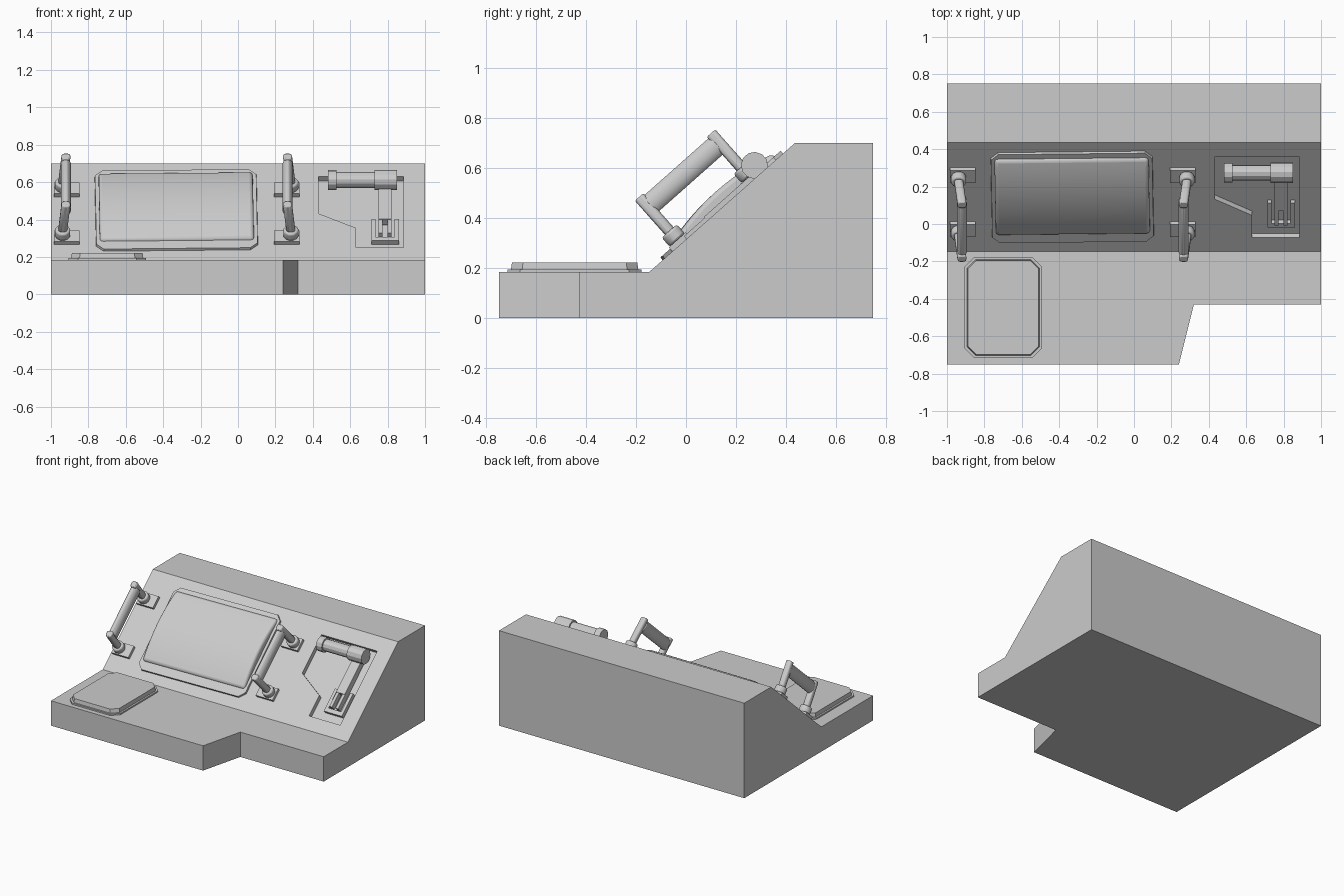
import bpy, bmesh, math
from mathutils import Matrix, Vector

if "Cube" in bpy.data.objects:
    bpy.data.objects.remove(bpy.data.objects["Cube"])

# Local frame of the sloped face: x across, y up the slope, z outward
ANG = math.atan2(0.518, 0.584)
SLOPE = Matrix.Translation((0, -0.148, 0.183)) @ Matrix.Rotation(ANG, 4, 'X')
# Profile axes: (a, b, c) -> (c, a, b), extruding along x
ALONG_X = Matrix(((0, 0, 1, 0), (1, 0, 0, 0), (0, 1, 0, 0), (0, 0, 0, 1)))
# (a, b, c) -> (a, c, b), extruding up the slope
ALONG_V = Matrix(((1, 0, 0, 0), (0, 0, 1, 0), (0, 1, 0, 0), (0, 0, 0, 1)))


def prism(name, pts, lo, hi, mat=Matrix(), inset=0.0, bevel=0.0, segs=2, shift=(0, 0)):
    """Extrude a 2D outline from lo to hi; the top can shrink or shift."""
    bm = bmesh.new()
    cx = (min(p[0] for p in pts) + max(p[0] for p in pts)) / 2
    cy = (min(p[1] for p in pts) + max(p[1] for p in pts)) / 2
    hx = max(abs(p[0] - cx) for p in pts)
    hy = max(abs(p[1] - cy) for p in pts)
    fx, fy = 1 - inset / hx, 1 - inset / hy
    a = [bm.verts.new((x, y, lo)) for x, y in pts]
    b = [bm.verts.new((cx + (x - cx) * fx + shift[0], cy + (y - cy) * fy + shift[1], hi))
         for x, y in pts]
    bm.faces.new(a)
    bm.faces.new(b)
    n = len(pts)
    for i in range(n):
        j = (i + 1) % n
        bm.faces.new((a[i], a[j], b[j], b[i]))
    bm.transform(mat)
    bmesh.ops.recalc_face_normals(bm, faces=bm.faces)
    me = bpy.data.meshes.new(name)
    bm.to_mesh(me)
    bm.free()
    ob = bpy.data.objects.new(name, me)
    bpy.context.collection.objects.link(ob)
    if bevel:
        m = ob.modifiers.new("bevel", 'BEVEL')
        m.width, m.segments, m.limit_method = bevel, segs, 'ANGLE'
        bpy.context.view_layer.objects.active = ob
        bpy.ops.object.select_all(action='DESELECT')
        ob.select_set(True)
        bpy.ops.object.shade_smooth_by_angle(angle=math.radians(40))
    return ob


def rect(x0, x1, y0, y1, c=0.0):
    if x0 > x1:
        x0, x1 = x1, x0
    if not c:
        return [(x0, y0), (x1, y0), (x1, y1), (x0, y1)]
    return [(x0 + c, y0), (x1 - c, y0), (x1, y0 + c), (x1, y1 - c),
            (x1 - c, y1), (x0 + c, y1), (x0, y1 - c), (x0, y0 + c)]


def ring(cx, cy, rx, ry, n):
    return [(cx + rx * math.cos((i + .5) * math.tau / n),
             cy + ry * math.sin((i + .5) * math.tau / n)) for i in range(n)]


# Console body with front notch and lever recess
body = prism("console_body", [(-.75, 0), (.75, 0), (.75, .7), (.436, .7), (-.148, .183), (-.75, .183)],
             -1, 1, ALONG_X)
cutters = [
    prism("notch_cutter", [(.2275, -.8), (1.1, -.8), (1.1, -.43), (.32, -.43)], -.1, .5),
    prism("recess_cutter", [(.43, .376), (.63, .26), (.63, .10), (.885, .10), (.885, .675), (.43, .675)],
          -.035, .1, SLOPE)]
for c in cutters:
    c.hide_render = True
    m = body.modifiers.new("cut", 'BOOLEAN')
    m.operation, m.object, m.solver = 'DIFFERENCE', c, 'EXACT'
    bpy.context.view_layer.objects.active = body
    bpy.ops.object.modifier_apply(modifier=m.name)
    bpy.data.objects.remove(c)

# Keypad on the ledge
prism("pad_base", rect(-.905, -.493, -.715, -.178, .05), .17, .193)
prism("pad_top", rect(-.892, -.506, -.702, -.191, .045), .193, .221, inset=.004)

# Screen, slightly turned on the slope
pivot = Vector((-.33, .40, 0))
TURN = SLOPE @ Matrix.Translation(pivot) @ Matrix.Rotation(math.radians(.8), 4, 'Z') @ Matrix.Translation(-pivot)
prism("screen_frame", rect(-.765, .105, .075, .715, .04), -.02, .014, TURN, inset=.004)
dome = [(.14 + .54 * i / 12, .026 + .038 * (1 - (i / 6 - 1) ** 2)) for i in range(13)]
prism("screen", [(.14, -.01)] + dome + [(.68, -.01)], -.742, .082, TURN @ ALONG_X, bevel=.022, segs=3)

# Pair of grab handles, mirrored about the screen
for s, side in ((-1, "left"), (1, "right")):
    def X(d):
        return -.3275 + s * d
    for v, end in ((.17, "lower"), (.555, "upper")):
        tag = f"{side}_{end}"
        prism(f"handle_plate_{tag}", rect(X(.52), X(.657), v - .045, v + .045), -.01, .022, SLOPE)
        prism(f"handle_boss_{tag}", ring(X(.61), v, .042, .042, 12), .02, .07, SLOPE, bevel=.01)
        prism(f"handle_arm_{tag}", rect(X(.61) - .024, X(.61) + .024, v - .023, v + .023, .01),
              .06, .252, SLOPE, shift=(-s * .018, 0), bevel=.012)
    prism(f"handle_grip_{side}", ring(X(.5925), .2, .028, .045, 12), .18, .545, SLOPE @ ALONG_V, bevel=.004)

# T-shaped lever and its fork in the recess
AXIS = SLOPE @ ALONG_X
for name, r, x0, x1 in (("lever_cap", .053, .48, .527), ("lever_bar", .042, .52, .74), ("lever_hub", .054, .73, .85)):
    prism(name, ring(.60, .04, r, r, 12), x0, x1, AXIS)
prism("lever_arm", rect(.75, .822, .31, .60), -.025, .02, SLOPE)
for i, x in enumerate((.75, .80)):
    prism(f"lever_prong_{i}", rect(x, x + .022, .20, .32), -.025, .015, SLOPE)
prism("lever_fork", [(.713, .165), (.86, .165), (.86, .34), (.838, .34), (.838, .195),
                     (.735, .195), (.735, .34), (.713, .34)], -.045, -.008, SLOPE)
